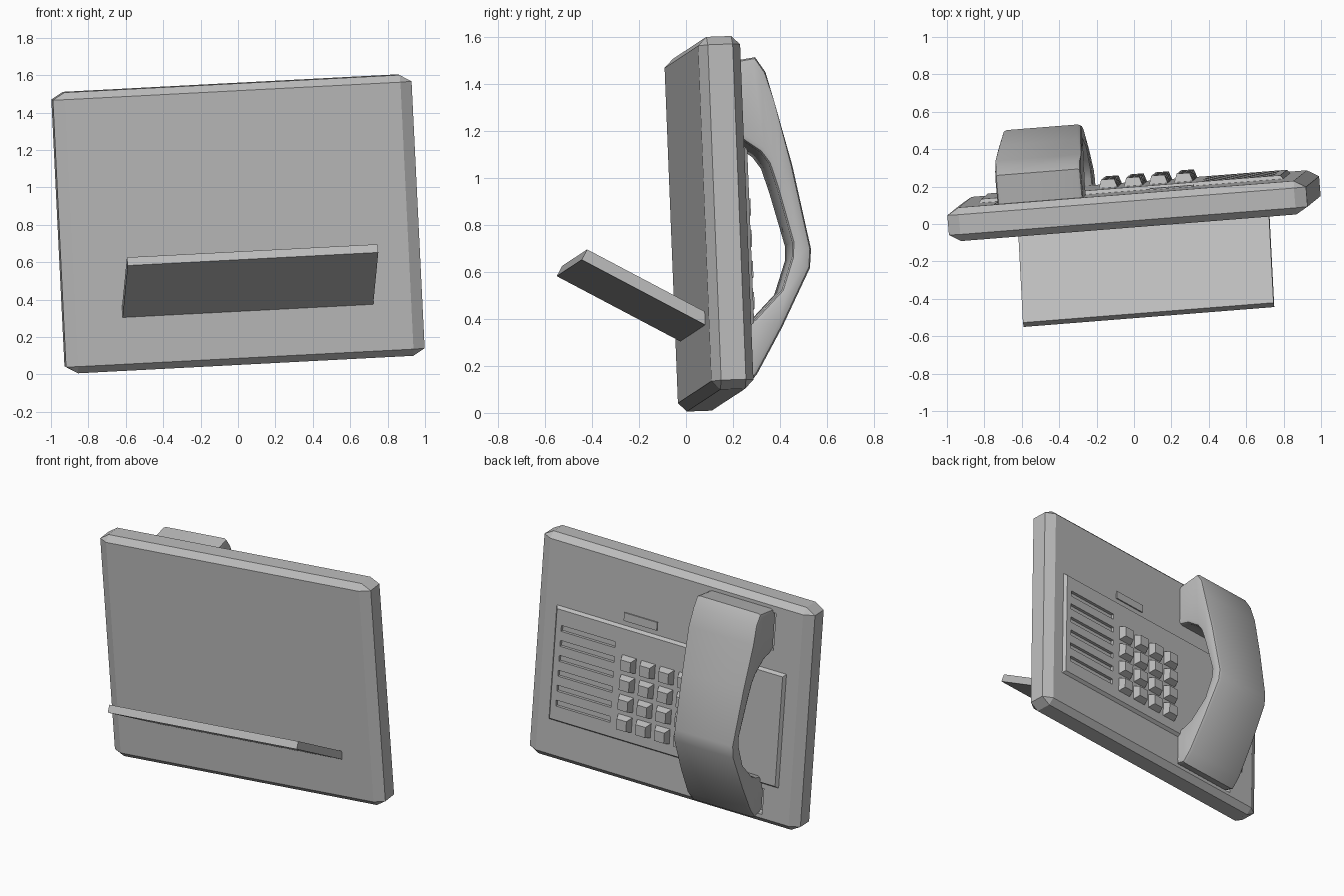
import bpy, bmesh, math
from mathutils import Matrix, Vector

cube = bpy.data.objects.get("Cube")
if cube:
    bpy.data.objects.remove(cube, do_unlink=True)

# Tilted frame shared by every part: x across, y out of the keypad side, z up
across = Vector((0.9955, 0.079, 0.052)).normalized()
up = Vector((-0.053, -0.04, 0.998))
up = (up - across * up.dot(across)).normalized()
out = up.cross(across)
FRAME = Matrix((across, out, up)).transposed().to_4x4()
FRAME.translation = (0, 0.098, 0.805)
BACK = 0.09

grey = bpy.data.materials.new("plain grey")
grey.use_nodes = True
colour = (0.5, 0.5, 0.5, 1)
grey.diffuse_color = colour
grey.node_tree.nodes["Principled BSDF"].inputs["Base Color"].default_value = colour


def add_part(name, bm):
    bmesh.ops.recalc_face_normals(bm, faces=bm.faces)
    mesh = bpy.data.meshes.new(name)
    bm.to_mesh(mesh)
    bm.free()
    mesh.materials.append(grey)
    ob = bpy.data.objects.new(name, mesh)
    bpy.context.collection.objects.link(ob)
    ob.matrix_world = FRAME
    return ob


def add_box(bm, xs, ys, zs, taper=0.0):
    """Box whose outer (+y) face is inset by taper."""
    mid = Vector([sum(r) / 2 for r in (xs, ys, zs)])
    size = [r[1] - r[0] for r in (xs, ys, zs)]
    verts = bmesh.ops.create_cube(bm, size=1)["verts"]
    for v in verts:
        inset = taper if v.co.y > 0 else 0
        v.co.x *= size[0] - 2 * inset
        v.co.z *= size[2] - 2 * inset
        v.co.y *= size[1]
        v.co += mid


def carve(ob, boxes):
    """Cut boxes out of a part and keep only the result."""
    bm = bmesh.new()
    for b in boxes:
        add_box(bm, *b)
    cutter = add_part("cutter", bm)
    cutter.hide_render = True
    mod = ob.modifiers.new("recesses", "BOOLEAN")
    mod.operation = "DIFFERENCE"
    mod.solver = "EXACT"
    mod.object = cutter
    bpy.context.view_layer.update()
    deps = bpy.context.evaluated_depsgraph_get()
    mesh = bpy.data.meshes.new_from_object(ob.evaluated_get(deps))
    ob.modifiers.clear()
    ob.data = mesh
    bpy.data.objects.remove(cutter, do_unlink=True)


# Body: chamfered slab, chamfer stretched sideways
STRETCH = 1.7
bm = bmesh.new()
half = 0.963 / STRETCH
add_box(bm, (-half, half), (-BACK, BACK), (-0.752, 0.752))
bmesh.ops.bevel(bm, geom=bm.edges[:], offset=0.037, segments=1, affect="EDGES")
for v in bm.verts:
    v.co.x *= STRETCH
body = add_part("body", bm)

# Cradle wells for the two ends of the handset
carve(body, [((-0.71, -0.235), (0.03, 0.2), z) for z in ((0.42, 0.67), (-0.69, -0.515))])

# Raised control panel with speaker slots
bm = bmesh.new()
add_box(bm, (-0.82, 0.83), (BACK - 0.01, BACK + 0.02), (-0.49, 0.295), 0.022)
panel = add_part("control_panel", bm)
carve(panel, [((0.385, 0.77), (BACK - 0.002, 0.2), (z - 0.02, z + 0.02))
              for z in [0.15 - 0.101 * i for i in range(6)]])

# Keypad
bm = bmesh.new()
for col in range(4):
    for row in range(4):
        x, z = -0.125 + 0.135 * col, 0.05 - 0.133 * row
        add_box(bm, (x - 0.053, x + 0.053), (BACK + 0.01, BACK + 0.065),
                (z - 0.053, z + 0.053), 0.018)
add_part("keypad", bm)

# Small label plate above the panel
bm = bmesh.new()
add_box(bm, (0.11, 0.345), (BACK - 0.005, BACK + 0.008), (0.32, 0.375))
add_part("label_plate", bm)

# Handset: stations of outer (z, y) and inner (z, y), earpiece to mouthpiece
stations = [
    (0.69, 0.07, 0.40, 0.07), (0.715, 0.245, 0.375, 0.16),
    (0.65, 0.287, 0.31, 0.25), (0.53, 0.316, 0.26, 0.285),
    (0.25, 0.386, 0.16, 0.315), (-0.11, 0.453, -0.075, 0.373),
    (-0.19, 0.445, -0.14, 0.37), (-0.44, 0.315, -0.28, 0.32),
    (-0.635, 0.20, -0.40, 0.20), (-0.70, 0.14, -0.42, 0.15),
    (-0.68, 0.07, -0.44, 0.07),
]
bm = bmesh.new()
rings = []
for zo, yo, zi, yi in stations:
    w = 0.212 + 0.018 * min(1, abs(zo + 0.1) / 0.5)
    rings.append([bm.verts.new((-0.462 + s * w, y, z))
                  for s, y, z in ((-1, yo, zo), (1, yo, zo), (1, yi, zi), (-1, yi, zi))])
long_edges = []
for a, b in zip(rings, rings[1:]):
    for i in range(4):
        j = (i + 1) % 4
        bm.faces.new((a[i], a[j], b[j], b[i]))
        long_edges.append(bm.edges.get((a[i], b[i])))
for ring in (rings[0], rings[-1]):
    bm.faces.new(ring)
bmesh.ops.bevel(bm, geom=long_edges, offset=0.022, segments=2, profile=0.5, affect="EDGES")
handset = add_part("handset", bm)
bpy.ops.object.select_all(action="DESELECT")
handset.select_set(True)
bpy.context.view_layer.objects.active = handset
bpy.ops.object.shade_smooth_by_angle(angle=math.radians(30))

# Prop stand sloping out of the plain side
bm = bmesh.new()
profile = [(-0.606, -0.168), (-0.07, -0.476), (-0.045, -0.433), (-0.581, -0.125)]
face = bm.faces.new([bm.verts.new((-0.65, y, z)) for y, z in profile])
ext = bmesh.ops.extrude_face_region(bm, geom=[face])["geom"]
bmesh.ops.translate(bm, vec=(1.346, 0, 0),
                    verts=[e for e in ext if isinstance(e, bmesh.types.BMVert)])
add_part("prop_stand", bm)
